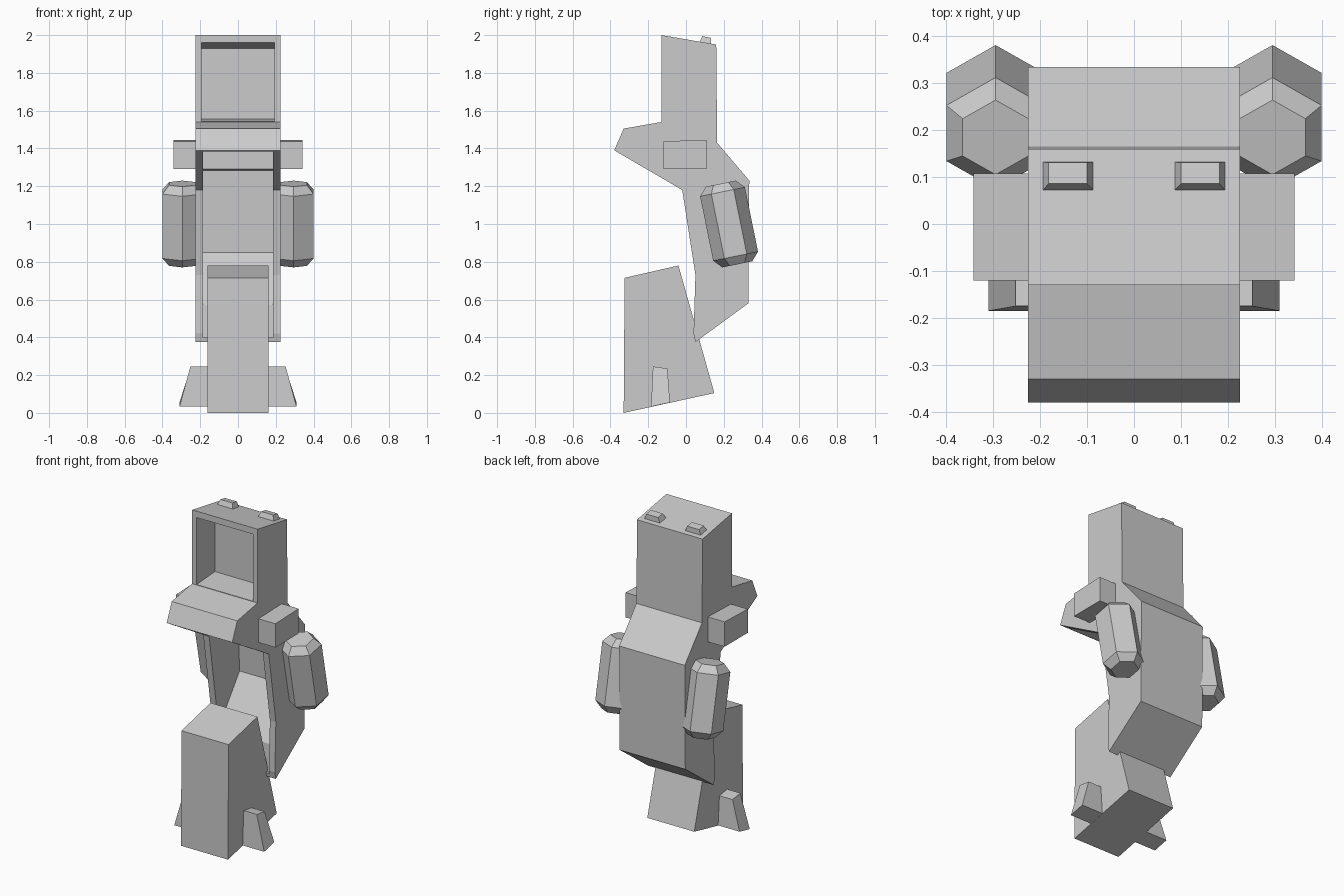
import bpy, bmesh, math
from mathutils import Matrix

cube = bpy.data.objects.get("Cube")
if cube:
    bpy.data.objects.remove(cube, do_unlink=True)

GREY = (0.6, 0.6, 0.6, 1.0)
grey = bpy.data.materials.new("plain grey")
grey.use_nodes = True
grey.diffuse_color = GREY
grey.node_tree.nodes["Principled BSDF"].inputs["Base Color"].default_value = GREY


def finish(name, bm):
    """Turn a bmesh into a flat-shaded grey object."""
    bmesh.ops.recalc_face_normals(bm, faces=bm.faces)
    mesh = bpy.data.meshes.new(name)
    bm.to_mesh(mesh)
    bm.free()
    mesh.materials.append(grey)
    obj = bpy.data.objects.new(name, mesh)
    bpy.context.collection.objects.link(obj)
    return obj


def loft(name, rings, matrix=None):
    """Join closed rings of points into a capped solid."""
    bm = bmesh.new()
    loops = [[bm.verts.new(p) for p in ring] for ring in rings]
    n = len(loops[0])
    for a, b in zip(loops, loops[1:]):
        for i in range(n):
            j = (i + 1) % n
            bm.faces.new((a[i], a[j], b[j], b[i]))
    bm.faces.new(loops[0])
    bm.faces.new(loops[-1])
    if matrix:
        bm.transform(matrix)
    return finish(name, bm)


def side_profile(name, points, half):
    """Extrude a (y, z) side outline evenly across x."""
    return loft(name, [[(x, y, z) for y, z in points] for x in (-half, half)])


def rect(x0, x1, y0, y1, z0, z1):
    """Rectangle whose height runs from z0 at y0 to z1 at y1."""
    return [(x0, y0, z0), (x1, y0, z0), (x1, y1, z1), (x0, y1, z1)]


def cut(target, cutter):
    mod = target.modifiers.new("recess", 'BOOLEAN')
    mod.operation = 'DIFFERENCE'
    mod.solver = 'EXACT'
    mod.object = cutter
    bpy.context.view_layer.objects.active = target
    bpy.ops.object.modifier_apply(modifier=mod.name)
    bpy.data.objects.remove(cutter, do_unlink=True)


# Cabinet body: head, console shelf and bent torso
body = side_profile("cabinet_body", [
    (-0.13, 2.0), (0.16, 1.95), (0.165, 1.43), (0.335, 1.23), (0.33, 0.58),
    (0.05, 0.375), (0.04, 0.42), (0.05, 0.73), (-0.02, 1.18), (-0.38, 1.39),
    (-0.33, 1.505), (-0.13, 1.54)], 0.226)

# Screen recess in the head
cut(body, side_profile("screen_cutter", [
    (-0.2, 1.972), (0.05, 1.93), (0.05, 1.555), (-0.13, 1.543), (-0.2, 1.543)], 0.194))

# Deep recess under the console, with a sloping floor
cut(body, side_profile("torso_cutter", [
    (-0.5, 0.4), (-0.5, 1.384), (-0.18, 1.384), (-0.18, 1.29), (0.26, 1.28),
    (0.28, 0.85), (0.07, 0.57), (0.06, 0.4)], 0.185))

# Leaning pedestal
side_profile("pedestal", [
    (-0.33, 0.0), (-0.325, 0.715), (-0.04, 0.78), (0.15, 0.105)], 0.162)


def hexagon(radius, z):
    return [(radius * math.sin(math.radians(60 * i)),
             radius * math.cos(math.radians(60 * i)), z) for i in range(6)]


for side, s in (("left", 1), ("right", -1)):
    # Shoulder block
    x0, x1 = s * 0.2, s * 0.342
    loft(side + "_shoulder", [rect(x0, x1, -0.12, 0.108, 1.29, 1.29),
                              rect(x0, x1, -0.12, 0.108, 1.438, 1.445)])

    # Six-sided arm with tapered ends, tilted backward at the bottom
    place = Matrix.Translation((s * 0.295, 0.228, 1.0)) @ Matrix.Rotation(0.2, 4, 'X')
    loft(side + "_arm", [hexagon(0.081, -0.218), hexagon(0.121, -0.174),
                         hexagon(0.121, 0.174), hexagon(0.081, 0.218)], place)

    # Tapered foot
    loft(side + "_foot", [rect(s * 0.1, s * 0.31, -0.185, -0.085, 0.033, 0.055),
                          rect(s * 0.1, s * 0.252, -0.175, -0.098, 0.246, 0.235)])

    # Raised stud on the head
    loft(side + "_top_stud", [
        rect(s * 0.085, s * 0.196, 0.07, 0.132, 1.96, 1.95),
        rect(s * 0.1, s * 0.182, 0.086, 0.131, 1.994, 1.986)])
